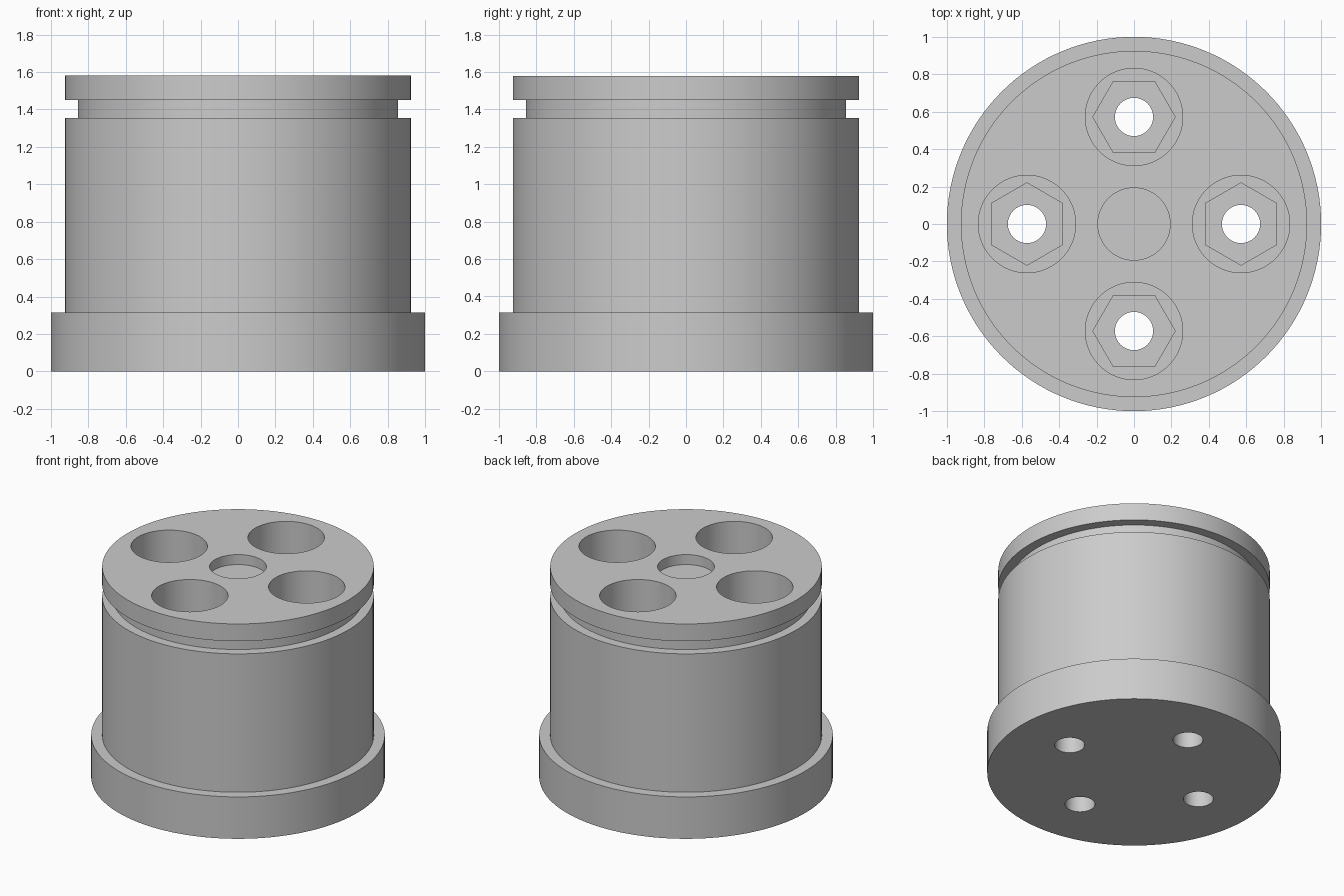
import bpy, bmesh
from math import pi, cos, sin

if "Cube" in bpy.data.objects:
    bpy.data.objects.remove(bpy.data.objects["Cube"], do_unlink=True)

SEGMENTS = 128
HEIGHT = 1.58

grey = bpy.data.materials.new("plain grey")
grey.use_nodes = True
colour = (0.6, 0.6, 0.6, 1)
grey.diffuse_color = colour
grey.node_tree.nodes["Principled BSDF"].inputs["Base Color"].default_value = colour


def make_object(name, bm):
    bmesh.ops.recalc_face_normals(bm, faces=bm.faces)
    mesh = bpy.data.meshes.new(name)
    bm.to_mesh(mesh)
    bm.free()
    mesh.materials.append(grey)
    obj = bpy.data.objects.new(name, mesh)
    bpy.context.collection.objects.link(obj)
    return obj


def turned(name, profile, x=0, y=0, sides=SEGMENTS, turn=0):
    """Closed solid of stacked rings, given as (radius, height) pairs."""
    bm = bmesh.new()
    rings = []
    for r, z in profile:
        angles = [turn + 2 * pi * i / sides for i in range(sides)]
        rings.append([bm.verts.new((x + r * cos(a), y + r * sin(a), z)) for a in angles])
    for low, high in zip(rings, rings[1:]):
        for i in range(sides):
            j = (i + 1) % sides
            bm.faces.new((low[i], low[j], high[j], high[i]))
    bm.faces.new(rings[0])
    bm.faces.new(rings[-1])
    return make_object(name, bm)


# Flanged body with a groove below the top lip
body = turned("grooved_body", [
    (1, 0), (1, 0.315), (0.925, 0.315), (0.925, 1.355),
    (0.855, 1.355), (0.855, 1.45), (0.925, 1.45), (0.925, HEIGHT)])

# Shallow centre recess
cutters = [turned("centre_recess_cutter", [(0.193, HEIGHT - 0.075), (0.193, HEIGHT + 0.1)])]

# Four stepped bolt wells: through hole, hexagonal pocket, wide counterbore
for k in range(4):
    a = k * pi / 2
    x, y = 0.572 * cos(a), 0.572 * sin(a)
    cutters += [
        turned("counterbore_cutter", [(0.26, 0.4), (0.26, HEIGHT + 0.1)], x, y),
        turned("hex_pocket_cutter", [(0.22, 0.2), (0.22, 0.5)], x, y, 6, a + pi / 2),
        turned("bolt_hole_cutter", [(0.102, -0.1), (0.102, 0.3)], x, y, 64)]

bpy.ops.object.select_all(action='DESELECT')
bpy.context.view_layer.objects.active = body
body.select_set(True)
for cutter in cutters:
    cutter.hide_render = True
    cut = body.modifiers.new(cutter.name, 'BOOLEAN')
    cut.operation = 'DIFFERENCE'
    cut.solver = 'EXACT'
    cut.object = cutter
    bpy.ops.object.modifier_apply(modifier=cut.name)
for cutter in cutters:
    bpy.data.objects.remove(cutter, do_unlink=True)

bpy.ops.object.shade_smooth_by_angle(angle=pi / 6)
